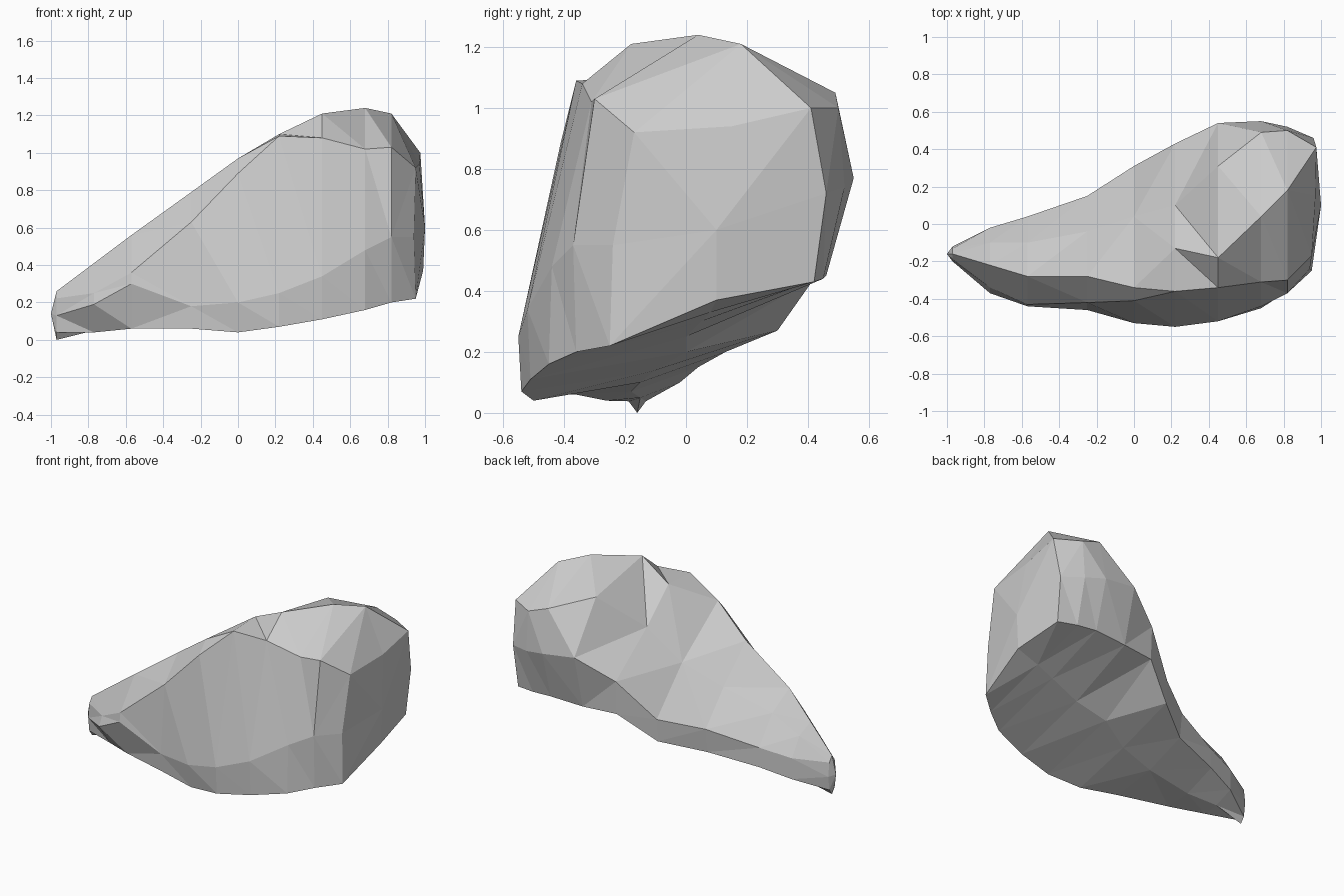
import bpy, bmesh
from math import sin, cos, radians

# Cross-sections (y, z) along x, each going round the rock:
# front foot, front ledge, front ridge, crest, back slope, back bulge, back foot, underside
SECTIONS = {
    -0.77: [(-.26, .04), (-.37, .19), (-.34, .25), (-.22, .41), (-.10, .36), (-.02, .24), (-.02, .10), (-.15, .05)],
    -0.57: [(-.36, .06), (-.44, .30), (-.43, .36), (-.28, .56), (-.10, .46), (.04, .28), (.04, .15), (-.18, .07)],
    -0.25: [(-.45, .06), (-.46, .18), (-.42, .63), (-.28, .79), (-.04, .57), (.15, .36), (.13, .20), (-.15, .10)],
    0.00: [(-.50, .04), (-.53, .20), (-.41, .89), (-.34, .97), (.04, .70), (.31, .42), (.30, .27), (-.10, .14)],
    0.22: [(-.54, .07), (-.55, .25), (-.36, 1.09), (-.13, 1.10), (.10, .90), (.43, .66), (.42, .44), (.00, .20)],
    0.45: [(-.51, .11), (-.52, .34), (-.34, 1.08), (-.18, 1.21), (.31, 1.12), (.54, .80), (.45, .44), (.00, .25)],
    0.68: [(-.45, .16), (-.44, .48), (-.31, 1.02), (.04, 1.24), (.49, 1.05), (.55, .77), (.46, .45), (.05, .30)],
    0.82: [(-.36, .20), (-.37, .55), (-.30, 1.03), (.18, 1.21), (.50, 1.00), (.52, .74), (.45, .44), (.08, .33)],
}
# Uneven rim of the blunt right end (x, y, z)
RIM = [(.95, -.25, .22), (.94, -.24, .55), (.95, -.17, .92), (.97, .15, .94),
       (.975, .41, 1.0), (.96, .46, .72), (.95, .42, .43), (.99, .10, .37)]

bm = bmesh.new()

# Small upright oval at the left tip
angles = [radians(225 - 45 * i) for i in range(8)]
loops = [[(-.97, -.16 + .04 * cos(a), .13 + .13 * sin(a)) for a in angles]]
loops += [[(x, y, z) for y, z in pts] for x, pts in SECTIONS.items()]
loops.append(RIM)
rings = [[bm.verts.new(p) for p in loop] for loop in loops]


def close_end(ring, point):
    """Fan of facets from a ring to one point."""
    v = bm.verts.new(point)
    for i in range(8):
        bm.faces.new((ring[i], ring[(i + 1) % 8], v))


# Skin between neighbouring loops, then both ends
for a, b in zip(rings, rings[1:]):
    for i in range(8):
        j = (i + 1) % 8
        bm.faces.new((a[i], a[j], b[j], b[i]))
close_end(rings[0], (-1.0, -.16, .14))
close_end(rings[-1], (1.0, .10, .60))

# Chipped, low-poly triangles
bmesh.ops.triangulate(bm, faces=bm.faces[:], quad_method='SHORT_EDGE')
bmesh.ops.recalc_face_normals(bm, faces=bm.faces[:])

mesh = bpy.data.meshes.new("rock")
bm.to_mesh(mesh)
bm.free()
rock = bpy.data.objects.new("rock", mesh)
bpy.context.collection.objects.link(rock)
